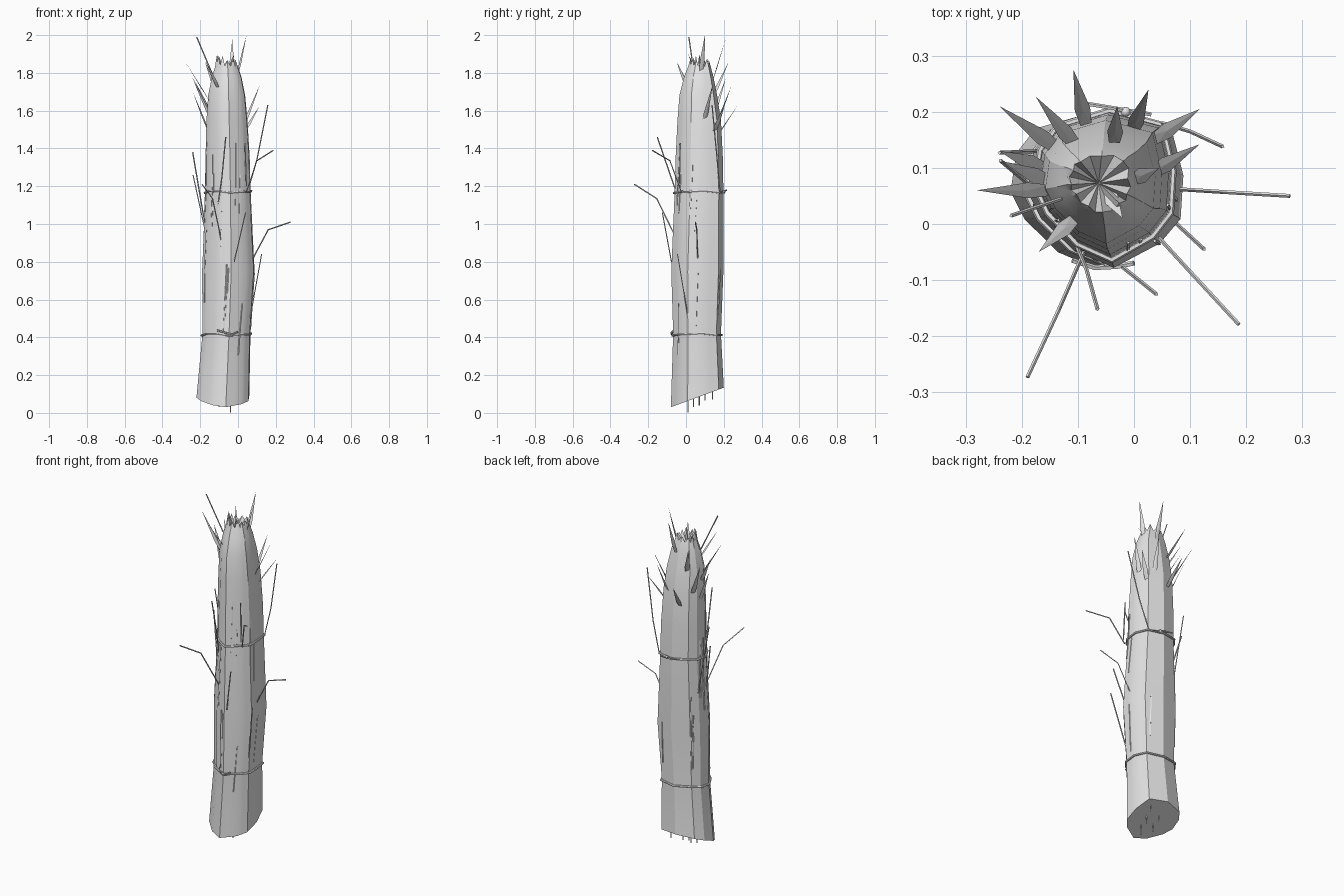
import bpy, bmesh, math, random
from mathutils import Vector as V

if "Cube" in bpy.data.objects:
    bpy.data.objects.remove(bpy.data.objects["Cube"])
random.seed(4)

mat = bpy.data.materials.new("pale grey straw")
mat.diffuse_color = (0.8, 0.8, 0.8, 1)
mat.use_nodes = True
mat.node_tree.nodes["Principled BSDF"].inputs["Base Color"].default_value = mat.diffuse_color


def finish(name, bm, smooth=None):
    bmesh.ops.recalc_face_normals(bm, faces=bm.faces)
    me = bpy.data.meshes.new(name)
    bm.to_mesh(me)
    bm.free()
    ob = bpy.data.objects.new(name, me)
    bpy.context.collection.objects.link(ob)
    me.materials.append(mat)
    if smooth:
        bpy.ops.object.select_all(action='DESELECT')
        ob.select_set(True)
        bpy.context.view_layer.objects.active = ob
        bpy.ops.object.shade_smooth_by_angle(angle=math.radians(smooth))
    return ob


def tube(bm, pts, r, sides=4, closed=False):
    pts = [V(p) for p in pts]
    n = len(pts)
    rings = []
    for i, p in enumerate(pts):
        a = pts[i - 1] if (i or closed) else p
        b = pts[(i + 1) % n] if (i < n - 1 or closed) else p
        q = (b - a).to_track_quat('Z', 'Y')
        rings.append([bm.verts.new(p + q @ V((r * math.cos(t), r * math.sin(t), 0)))
                      for t in (2 * math.pi * k / sides for k in range(sides))])
    for i in range(n if closed else n - 1):
        A, B = rings[i], rings[(i + 1) % n]
        for k in range(sides):
            m = (k + 1) % sides
            bm.faces.new((A[k], A[m], B[m], B[k]))
    if not closed:
        bm.faces.new(rings[0])
        bm.faces.new(rings[-1])


# irregular cross-section, counter-clockwise, and the box it fills at each height
SECTION = [(.085, .01), (.09, .09), (.068, .178), (-.04, .205), (-.145, .175), (-.18, .13),
           (-.19, .06), (-.165, .01), (-.105, -.05), (-.035, -.08), (.048, -.035)]
LEVELS = [(.07, -.22, .06, -.08, .2), (.42, -.188, .066, -.068, .185), (.75, -.19, .088, -.078, .198),
          (1.17, -.172, .066, -.06, .198), (1.35, -.172, .062, -.055, .195), (1.55, -.167, .05, -.045, .185),
          (1.68, -.158, .038, -.035, .165), (1.78, -.138, .018, -.01, .145), (1.83, -.122, .0, .01, .132)]


def box_at(z):
    for a, b in zip(LEVELS, LEVELS[1:]):
        if z <= b[0]:
            t = max(0, (z - a[0]) / (b[0] - a[0]))
            return [a[i] + (b[i] - a[i]) * t for i in range(1, 5)]
    return LEVELS[-1][1:]


def ring_at(z, grow=0.0):
    x0, x1, y0, y1 = box_at(z)
    x0, x1, y0, y1 = x0 - grow, x1 + grow, y0 - grow, y1 + grow
    return [V((x0 + (x + .19) / .28 * (x1 - x0), y0 + (y + .08) / .285 * (y1 - y0), z)) for x, y in SECTION]


def with_mids(r):
    return [p for i, a in enumerate(r) for p in (a, (a + r[(i + 1) % len(r)]) / 2)]


# main bundle: slanted cut at the foot, jagged crown sunk in the middle
bm = bmesh.new()
rows = [with_mids(ring_at(l[0])) for l in LEVELS]
for p in rows[0]:
    p.z = .03 + (p.y + .08) * .37
mid = V((-.063, .073, 0))
crown = []
for i, p in enumerate(rows[-1]):
    q = mid + (p - mid) * (.92 if i % 2 else .82)
    q.z = 1.835 if i % 2 else random.uniform(1.86, 1.9)
    crown.append(q)
rows.append(crown)
vs = [[bm.verts.new(p) for p in r] for r in rows]
n = len(vs[0])
for A, B in zip(vs, vs[1:]):
    for k in range(n):
        m = (k + 1) % n
        bm.faces.new((A[k], A[m], B[m], B[k]))
bm.faces.new(vs[0])
c = bm.verts.new((mid.x, mid.y, 1.79))
for k in range(n):
    bm.faces.new((vs[-1][k], vs[-1][(k + 1) % n], c))
finish("straw_bundle", bm, 25)

# twine bands with tails and a knot
for name, z in (("lower_twine", .415), ("upper_twine", 1.17)):
    bm = bmesh.new()
    loop = ring_at(z, .004)
    for i, p in enumerate(loop):
        p.z += .006 * math.sin(i * 1.9)
    tube(bm, loop, .006, 6, True)
    if z < 1:
        tube(bm, [(-.11, -.065, .437), (-.07, -.078, .425), (-.03, -.076, .415), (.0, -.07, .43)], .005, 5)
    else:
        tube(bm, [(-.09, .215, 1.18), (-.03, .205, 1.175), (.03, .195, 1.16)], .004, 5)
        bmesh.ops.create_icosphere(bm, subdivisions=2, radius=.009)
        bmesh.ops.translate(bm, vec=(-.015, .2, 1.17), verts=bm.verts[-42:])
    finish(name, bm, 50)

# loose straws sticking out
STRAWS = [[(.08, .062, .82), (.16, .057, .97), (.278, .05, 1.01)],
          [(.045, -.025, 1.17), (.1, -.085, 1.335), (.187, -.179, 1.39)],
          [(-.085, -.04, .9), (-.135, -.155, 1.135), (-.19, -.273, 1.21)],
          [(-.11, -.02, 1.08), (-.085, -.08, 1.25), (-.065, -.152, 1.46)],
          [(.05, .18, 1.17), (.1, .165, 1.34), (.158, .138, 1.63)],
          [(.06, .015, .48), (.125, -.045, .84)],
          [(-.17, .13, .97), (-.24, .127, 1.38)],
          [(-.175, .06, .97), (-.238, .113, 1.26)],
          [(-.02, -.077, .8), (.04, -.125, 1.06)],
          [(-.13, .045, 1.78), (-.219, .015, 1.99)],
          [(.045, -.035, 1.2), (.037, -.03, 1.43)]]
bm = bmesh.new()
for s in STRAWS:
    tube(bm, s, .0035)
finish("loose_straws", bm)

# straws lying half sunk along the sides
bm = bmesh.new()
for i in range(20):
    z = random.uniform(.3, 1.1)
    h = random.uniform(.2, .45)
    k = random.choice((0, 2, 3, 4, 5, 6, 7, 7, 8, 8, 9, 9, 10))
    t = random.uniform(0, .8)
    pts = []
    for f in (0, .5, 1):
        r = ring_at(z + h * f)
        pts.append(r[k].lerp(r[(k + 1) % len(r)], t + .12 * f))
    tube(bm, pts, .004)
finish("side_straws", bm)

# stubs under the cut foot
bm = bmesh.new()
for x, y, z in ((-.04, .01, .002), (-.1, .04, .03), (-.03, .07, .04), (-.09, .1, .065), (.0, .14, .07)):
    tube(bm, [(x, y, z), (x, y, .16)], .003)
finish("foot_stubs", bm)

# pointed leaf blades near the top: (base, tip)
BLADES = [((-.13, .13, 1.53), (-.24, .21, 1.77)), ((-.1, .135, 1.66), (-.175, .227, 1.86)),
          ((-.085, .175, 1.48), (-.108, .275, 1.63)), ((-.005, .16, 1.52), (.026, .24, 1.73)),
          ((.035, .15, 1.49), (.117, .205, 1.63)), ((.03, .09, 1.52), (.117, .142, 1.74)),
          ((-.15, .06, 1.65), (-.28, .06, 1.86)), ((-.15, .075, 1.6), (-.236, .112, 1.77)),
          ((-.105, .01, 1.72), (-.17, -.05, 1.86)), ((-.035, .145, 1.77), (-.03, .21, 1.98)),
          ((0, .08, 1.8), (.045, .1, 2.0)), ((-.05, .06, 1.8), (-.02, .01, 1.9)),
          ((-.16, .1, 1.5), (-.24, .13, 1.7))]
bm = bmesh.new()
for a, b in BLADES:
    a, b = V(a), V(b)
    d = b - a
    side = d.cross(V((0, 0, 1))).normalized() * .014
    up = side.cross(d).normalized() * .002
    w = a.lerp(b, .3)
    A = [bm.verts.new(p) for p in (a - side * .7, w - side, b, w + side, a + side * .7)]
    t, u = bm.verts.new(w + up), bm.verts.new(w - up)
    for k in range(5):
        bm.faces.new((A[k], A[(k + 1) % 5], t))
        bm.faces.new((A[(k + 1) % 5], A[k], u))
finish("leaf_blades", bm)
